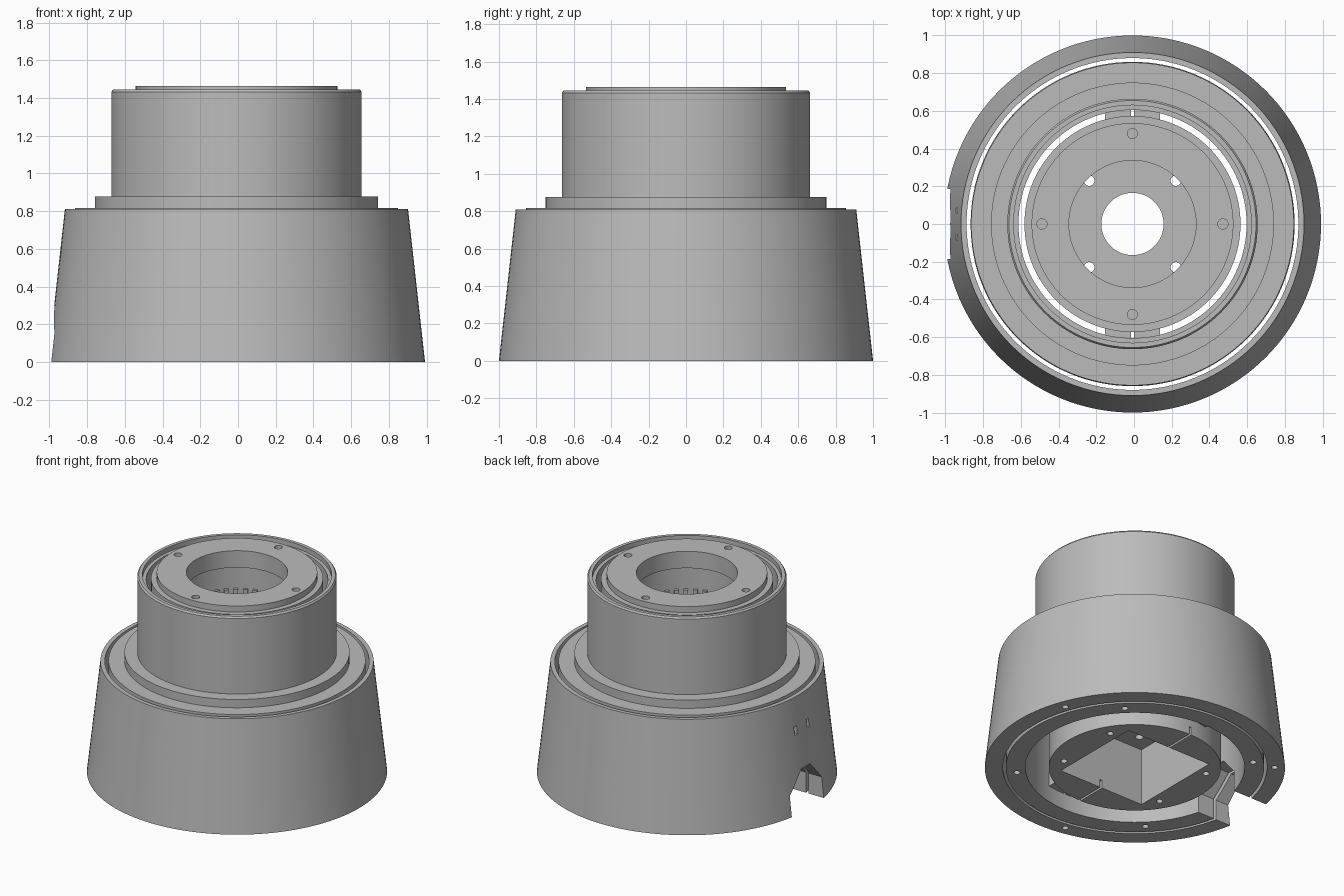
import bpy, bmesh, math
from mathutils import Matrix, Vector

if "Cube" in bpy.data.objects:
    bpy.data.objects.remove(bpy.data.objects["Cube"])

AXIS_X = -0.008
grey = bpy.data.materials.new("plain_grey")
grey.use_nodes = True
grey.diffuse_color = (0.5, 0.5, 0.5, 1)
grey.node_tree.nodes["Principled BSDF"].inputs["Base Color"].default_value = (0.5, 0.5, 0.5, 1)


def finish(name, bm):
    bmesh.ops.recalc_face_normals(bm, faces=bm.faces)
    mesh = bpy.data.meshes.new(name)
    bm.to_mesh(mesh)
    bm.free()
    mesh.materials.append(grey)
    ob = bpy.data.objects.new(name, mesh)
    ob.location.x = AXIS_X
    bpy.context.collection.objects.link(ob)
    return ob


def lathe(name, profile, steps=128):
    """Revolve a closed (radius, height) profile around z."""
    bm = bmesh.new()
    rings = []
    for i in range(steps):
        a = math.tau * i / steps
        rings.append([bm.verts.new((r * math.cos(a), r * math.sin(a), z)) for r, z in profile])
    n = len(profile)
    for i in range(steps):
        a, b = rings[i], rings[(i + 1) % steps]
        for j in range(n):
            k = (j + 1) % n
            bm.faces.new((a[j], b[j], b[k], a[k]))
    return finish(name, bm)


def add_box(bm, lo, hi, turn=0):
    lo, hi = Vector(lo), Vector(hi)
    m = Matrix.Rotation(turn, 4, 'Z') @ Matrix.Translation((lo + hi) / 2) @ Matrix.Diagonal((*(hi - lo), 1))
    bmesh.ops.create_cube(bm, size=1, matrix=m)


def add_holes(bm, radius, angles, size, z0, z1):
    for deg in angles:
        a = math.radians(deg)
        m = Matrix.Translation((radius * math.cos(a), radius * math.sin(a), (z0 + z1) / 2))
        bmesh.ops.create_cone(bm, cap_ends=True, segments=20, radius1=size, radius2=size,
                              depth=z1 - z0, matrix=m)


def add_notch(bm):
    """House-shaped prism through the wall on the -x side."""
    outline = [(-.185, -.1), (.185, -.1), (.185, .15), (.05, .3), (-.05, .3), (-.185, .15)]
    near = [bm.verts.new((-1.2, y, z)) for y, z in outline]
    far = [bm.verts.new((-.6, y, z)) for y, z in outline]
    bm.faces.new(near)
    bm.faces.new(far)
    for i in range(len(outline)):
        k = (i + 1) % len(outline)
        bm.faces.new((near[i], near[k], far[k], far[i]))


def cut(ob, bm):
    cutter = finish("cutter", bm)
    cutter.hide_render = True
    mod = ob.modifiers.new("cut", 'BOOLEAN')
    mod.operation, mod.solver, mod.object = 'DIFFERENCE', 'EXACT', cutter
    bpy.context.view_layer.objects.active = ob
    bpy.ops.object.modifier_apply(modifier=mod.name)
    bpy.data.objects.remove(cutter)


# Tapered outer shell with cable notch, two small slots and screw holes
shell = lathe("outer_shell", [(1, 0), (.91, .81), (.88, .81), (.88, 0)])
bm = bmesh.new()
add_notch(bm)
for y in (-.07, .07):
    add_box(bm, (-1.1, y - .014, .55), (-.8, y + .014, .61))
add_holes(bm, .93, (20, 140, 260), .022, -.05, .15)
cut(shell, bm)

# Stepped body carrying the collar and neck
body = lathe("stepped_body", [(.86, 0), (.856, .816), (.75, .816), (.75, .877), (.664, .877),
                              (.664, 1.432), (.655, 1.444), (.63, 1.444), (.63, 1.41),
                              (.605, 1.41), (.605, .72), (.73, .72), (.73, 0)])
bm = bmesh.new()
add_notch(bm)
add_holes(bm, .79, (45, 135, 225, 315), .022, -.05, .15)
cut(body, bm)

# Hub with lid, inner bore and square pocket beneath
hub = lathe("hub", [(.573, 0), (.573, 1.42), (.535, 1.42), (.535, 1.464), (.337, 1.464),
                    (.337, 1.34), (.42, 1.34), (.42, .55), (.165, .55), (.165, 0)])
bm = bmesh.new()
add_box(bm, (-.35, -.35, -.1), (.35, .35, .42))
cut(hub, bm)
bm = bmesh.new()
add_holes(bm, .325, (45, 135, 225, 315), .028, .3, .7)
add_holes(bm, .48, (0, 90, 180, 270), .027, 1.38, 1.6)
add_holes(bm, .48, (30, 150, 210, 330), .022, -.05, .15)
for side in (0, math.pi):
    add_box(bm, (-.008, .3, -.1), (.008, .7, .06), side)
cut(hub, bm)

# Upright ribs lining the bore
bm = bmesh.new()
for i in range(40):
    add_box(bm, (.4, -.015, .55), (.43, .015, 1.15), math.tau * i / 40)
ribs = finish("bore_ribs", bm)

# Split brackets tying the hub to the body
bm = bmesh.new()
for side in (0, math.pi):
    for lo, hi in ((-.145, -.009), (.009, .145)):
        add_box(bm, (lo, .555, .12), (hi, .735, .5), side)
brackets = finish("split_brackets", bm)

# Smooth round walls, crisp edges
bpy.ops.object.select_all(action='DESELECT')
for ob in (shell, body, hub):
    ob.select_set(True)
bpy.context.view_layer.objects.active = shell
bpy.ops.object.shade_smooth_by_angle(angle=math.radians(25))
